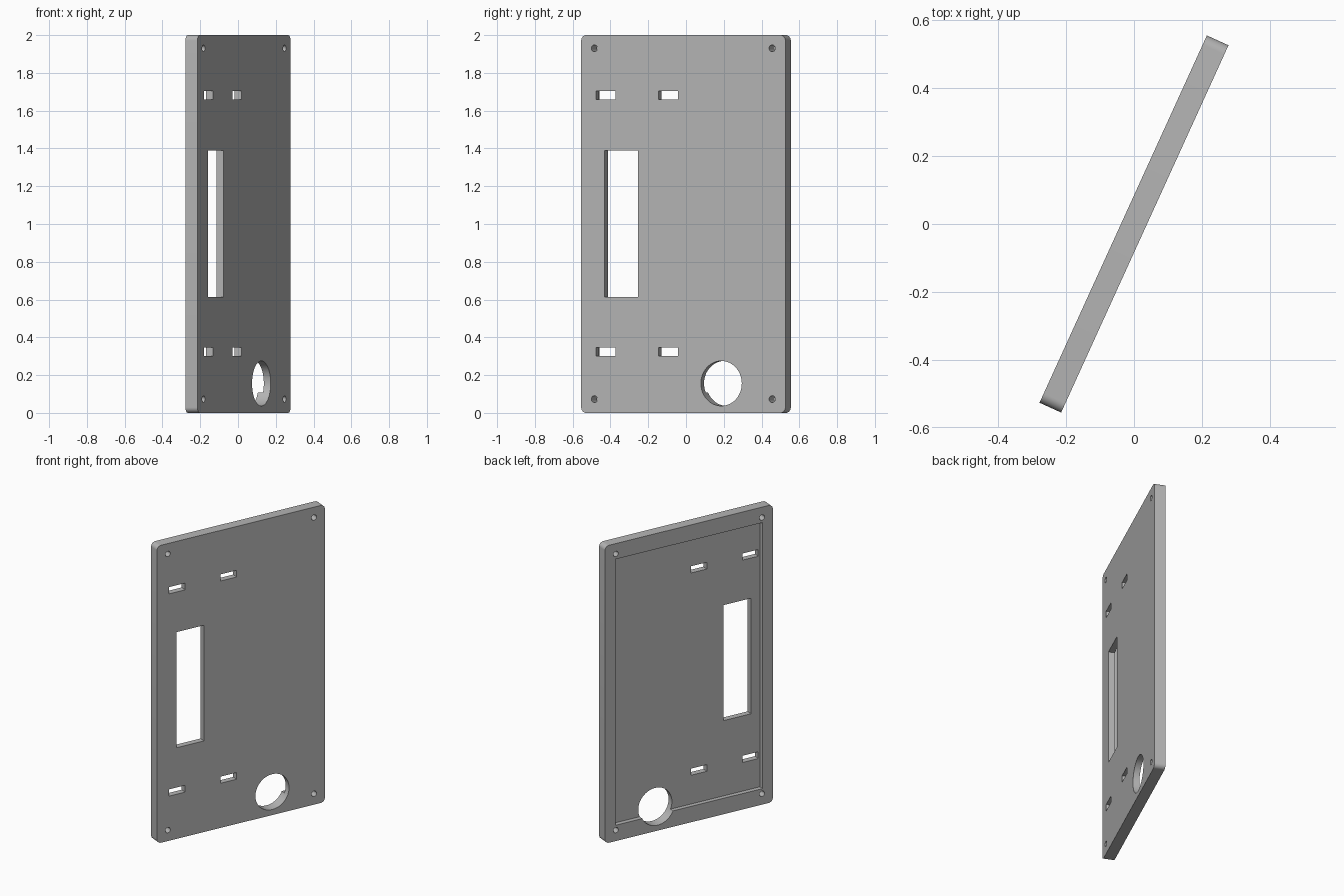
import bpy, bmesh, math
from mathutils import Matrix, Vector

default = bpy.data.objects.get("Cube")
if default:
    bpy.data.objects.remove(default, do_unlink=True)

LENGTH, THICK, HEIGHT = 1.188, 0.07, 2.0
POCKET = 0.03            # depth of the recess in the back
FRONT, BACK = -THICK / 2, THICK / 2
YAW = math.radians(65.5)

grey = bpy.data.materials.new("panel grey")
grey.use_nodes = True
colour = (0.46, 0.46, 0.46, 1)
grey.diffuse_color = colour
grey.node_tree.nodes["Principled BSDF"].inputs["Base Color"].default_value = colour


def make_object(name, bm):
    mesh = bpy.data.meshes.new(name)
    bm.to_mesh(mesh)
    bm.free()
    mesh.materials.append(grey)
    obj = bpy.data.objects.new(name, mesh)
    bpy.context.collection.objects.link(obj)
    return obj


def box(name, x0, x1, y0, y1, z0, z1, corner=0):
    bm = bmesh.new()
    centre = Vector((x0 + x1, y0 + y1, z0 + z1)) / 2
    bmesh.ops.create_cube(bm, size=1, matrix=Matrix.Translation(centre)
                          @ Matrix.Diagonal((x1 - x0, y1 - y0, z1 - z0, 1)))
    if corner:
        edges = [e for e in bm.edges
                 if abs(e.verts[0].co.y - e.verts[1].co.y) > 1e-4]
        bmesh.ops.bevel(bm, geom=edges, offset=corner, segments=8,
                        profile=0.5, affect='EDGES')
    return make_object(name, bm)


def drill(name, x, z, radius, sides):
    bm = bmesh.new()
    bmesh.ops.create_cone(bm, cap_ends=True, segments=sides, radius1=radius,
                          radius2=radius, depth=0.3,
                          matrix=Matrix.Translation((x, 0, z))
                          @ Matrix.Rotation(math.pi / 2, 4, 'X'))
    return make_object(name, bm)


# Rounded plate
panel = box("panel", -LENGTH / 2, LENGTH / 2, FRONT, BACK, 0, HEIGHT, 0.03)

# Back recess, window and cable hole
cutters = [
    box("recess_cutter", -0.52, 0.52, BACK - POCKET, BACK + 0.1, 0.107, 1.895),
    box("window_cutter", -0.457, -0.262, -0.2, 0.2, 0.613, 1.39),
    drill("cable_hole_cutter", 0.2215, 0.156, 0.119, 64),
]
# Mounting slots and corner screw holes
for low in (0.30, 1.66):
    for left in (-0.508, -0.144):
        cutters.append(box("slot_cutter", left, left + 0.113, -0.2, 0.2, low, low + 0.045))
for z in (0.073, 1.93):
    for x in (-0.517, 0.517):
        cutters.append(drill("screw_hole_cutter", x, z, 0.018, 24))

bpy.context.view_layer.objects.active = panel
for cutter in cutters:
    cutter.hide_render = True
    cut = panel.modifiers.new("cut", 'BOOLEAN')
    cut.operation = 'DIFFERENCE'
    cut.solver = 'EXACT'
    cut.object = cutter
    bpy.ops.object.modifier_apply(modifier=cut.name)
    bpy.data.objects.remove(cutter, do_unlink=True)

# Turn into place and smooth the round edges
panel.rotation_euler.z = YAW
bpy.ops.object.select_all(action='DESELECT')
panel.select_set(True)
bpy.ops.object.shade_smooth_by_angle(angle=math.radians(30))
